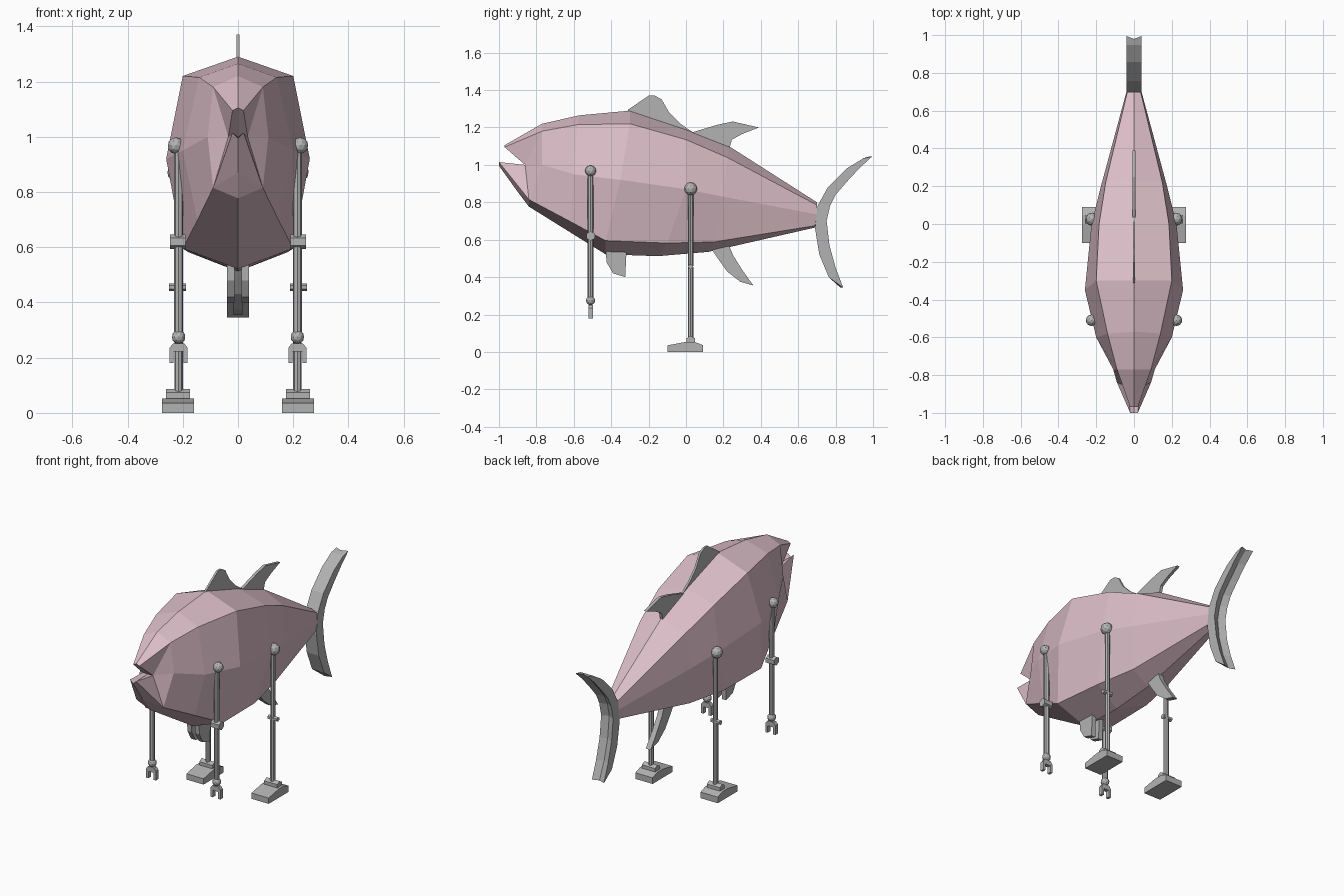
import bpy, bmesh, math
from mathutils import Matrix, Vector

if "Cube" in bpy.data.objects:
    bpy.data.objects.remove(bpy.data.objects["Cube"])


def material(name, col):
    m = bpy.data.materials.new(name)
    m.diffuse_color = (*col, 1)
    m.use_nodes = True
    m.node_tree.nodes["Principled BSDF"].inputs["Base Color"].default_value = m.diffuse_color
    return m


PINK = material("pale_pink", (0.72, 0.52, 0.58))
GREY = material("mid_grey", (0.45, 0.45, 0.45))


def finish(bm, name, mat):
    bmesh.ops.recalc_face_normals(bm, faces=bm.faces[:])
    me = bpy.data.meshes.new(name)
    bm.to_mesh(me)
    bm.free()
    me.materials.append(mat)
    ob = bpy.data.objects.new(name, me)
    bpy.context.collection.objects.link(ob)
    return ob


def slab(name, profile, x0, x1):
    """Extrude a (y, z) outline from x0 to x1."""
    bm = bmesh.new()
    a = [bm.verts.new((x0, y, z)) for y, z in profile]
    b = [bm.verts.new((x1, y, z)) for y, z in profile]
    n = len(a)
    bm.faces.new(a)
    bm.faces.new(b[::-1])
    for i in range(n):
        j = (i + 1) % n
        bm.faces.new((a[i], b[i], b[j], a[j]))
    return finish(bm, name, GREY)


def rod(name, p, q, r, sides):
    p, q = Vector(p), Vector(q)
    d = q - p
    bm = bmesh.new()
    mat = Matrix.Translation((p + q) / 2) @ d.to_track_quat('Z', 'Y').to_matrix().to_4x4()
    bmesh.ops.create_cone(bm, cap_ends=True, segments=sides, radius1=r, radius2=r,
                          depth=d.length, matrix=mat)
    return finish(bm, name, GREY)


def ball(name, c, r):
    bm = bmesh.new()
    bmesh.ops.create_icosphere(bm, subdivisions=2, radius=r, matrix=Matrix.Translation(c))
    return finish(bm, name, GREY)


# Body: half rings (ridge, upper edge, flank, lower edge, keel), mirrored
rings = [
    [(0, -.77, 1.22), (.09, -.77, 1.18), (.11, -.77, 1.0), (.09, -.84, .815), (0, -.84, .777)],
    [(0, -.57, 1.265), (.14, -.58, 1.215), (.2, -.6, .95), (.147, -.62, .698), (0, -.62, .64)],
    [(0, -.3, 1.29), (.2, -.3, 1.22), (.26, -.35, .92), (.2, -.43, .595), (0, -.43, .522)],
    [(0, 0, 1.19), (.185, 0, 1.135), (.225, 0, .87), (.18, -.1, .582), (0, -.15, .512)],
    [(0, .23, 1.10), (.15, .22, 1.04), (.175, .2, .83), (.13, .15, .588), (0, .12, .535)],
    [(0, .7, .80), (.035, .7, .785), (.04, .7, .735), (.035, .69, .675), (0, .69, .665)],
]
bm = bmesh.new()
R = [[bm.verts.new(p) for p in ring] for ring in rings]
for a, b in zip(R, R[1:]):
    for k in range(4):
        bm.faces.new((a[k], a[k + 1], b[k + 1], b[k]))
bm.faces.new(R[-1])
# Mouth and jaws
nose_c, nose, corner_c, corner, lip_c, lip, chin = [bm.verts.new(p) for p in (
    (0, -.97, 1.105), (.02, -.97, 1.095), (0, -.86, 1.0), (.035, -.86, 1.0),
    (0, -1, .995), (.02, -1, 1.015), (0, -.91, .87))]
A = R[0]
for f in ((nose_c, nose, A[1], A[0]), (nose, corner, A[1]), (corner, A[2], A[1]),
          (corner, A[3], A[2]), (lip, A[3], corner), (lip_c, chin, A[3], lip),
          (chin, A[4], A[3]), (nose_c, corner_c, corner, nose),
          (corner_c, lip_c, lip, corner)):
    bm.faces.new(f)
bmesh.ops.mirror(bm, geom=bm.verts[:] + bm.edges[:] + bm.faces[:], axis='X', merge_dist=.001)
finish(bm, "fish_body", PINK)

# Tail: crescent with a grooved trailing side
lead = [(.84, .345), (.765, .40), (.715, .52), (.692, .66), (.705, .78), (.76, .88),
        (.86, .98), (.95, 1.035), (.995, 1.045)]
trail = [(.84, .345), (.80, .45), (.767, .57), (.752, .70), (.77, .78), (.80, .84),
         (.86, .91), (.93, .985), (.995, 1.045)]
bm = bmesh.new()
cols = []
for (ly, lz), (ty, tz) in zip(lead, trail):
    tip = (ly, lz) == (ty, tz)
    groove = .015 if tip else .02
    cols.append([bm.verts.new(p) for p in (
        (-.04, ly - .002, lz), (0, ly - (.016 if tip else .002), lz), (.04, ly - .002, lz),
        (.04, ty, tz), (0, ty - groove, tz), (-.04, ty, tz))])
for a, b in zip(cols, cols[1:]):
    for k in range(6):
        j = (k + 1) % 6
        bm.faces.new((a[k], a[j], b[j], b[k]))
for c in (cols[0], cols[-1]):
    bm.faces.new((c[0], c[1], c[4], c[5]))
    bm.faces.new((c[1], c[2], c[3], c[4]))
finish(bm, "tail_fin", GREY)

# Fins on the back and belly
slab("front_back_fin", [(-.32, 1.27), (-.31, 1.295), (-.2, 1.37), (-.165, 1.37), (-.13, 1.35),
                        (-.09, 1.28), (-.03, 1.22), (.05, 1.165), (-.1, 1.18)], -.006, .006)
slab("rear_back_fin", [(.02, 1.17), (.17, 1.215), (.25, 1.232), (.39, 1.2), (.3, 1.165),
                       (.245, 1.135), (.23, 1.08), (.1, 1.1)], -.009, .009)
slab("rear_belly_fin", [(.13, .56), (.17, .50), (.22, .43), (.29, .375), (.36, .355),
                        (.30, .44), (.25, .52), (.23, .57)], -.016, .016)

for s, side in ((-1, "left"), (1, "right")):
    slab(side + "_belly_fin", [(-.43, .56), (-.425, .48), (-.39, .42), (-.325, .40),
                               (-.318, .54)], s * .012, s * .04)
    # Arm
    x, y = s * .215, -.51
    ball(side + "_shoulder", (s * .225, y, .968), .03)
    rod(side + "_upper_arm", (x, y, .96), (x, y, .63), .016, 8)
    rod(side + "_elbow", (s * .19, y, .62), (s * .247, y, .62), .026, 6)
    rod(side + "_forearm", (x, y, .61), (x, y, .28), .016, 8)
    ball(side + "_wrist", (x, y, .275), .025)
    # Claw: a fork cut from a plate in the xz plane
    bm = bmesh.new()
    outline = [(-.033, .18), (-.033, .235), (-.02, .252), (.02, .252), (.033, .235),
               (.033, .18), (.018, .18), (.018, .222), (-.018, .222), (-.018, .18)]
    f = bm.faces.new([bm.verts.new((x + px, y - .012, pz)) for px, pz in outline])
    ext = bmesh.ops.extrude_face_region(bm, geom=[f])["geom"]
    bmesh.ops.translate(bm, vec=(0, .024, 0),
                        verts=[v for v in ext if isinstance(v, bmesh.types.BMVert)])
    if len(bm.faces) < len(outline) + 2:
        bm.faces.new([v for v in bm.verts if v.co.y < y][:len(outline)])
    finish(bm, side + "_claw", GREY)
    # Leg
    y = .025
    ball(side + "_hip", (s * .222, y, .872), .035)
    rod(side + "_thigh", (x, y, .87), (x, y, .46), .014, 8)
    rod(side + "_knee", (s * .188, y, .455), (s * .25, y, .455), .014, 6)
    rod(side + "_shin", (x, y, .455), (x, y, .06), .015, 8)
    rod(side + "_ankle", (s * .173, y, .06), (s * .26, y, .06), .026, 6)
    slab(side + "_foot", [(-.1, 0), (.09, 0), (.09, .037), (.045, .053), (-.005, .053),
                          (-.1, .035)], s * .16, s * .275)
